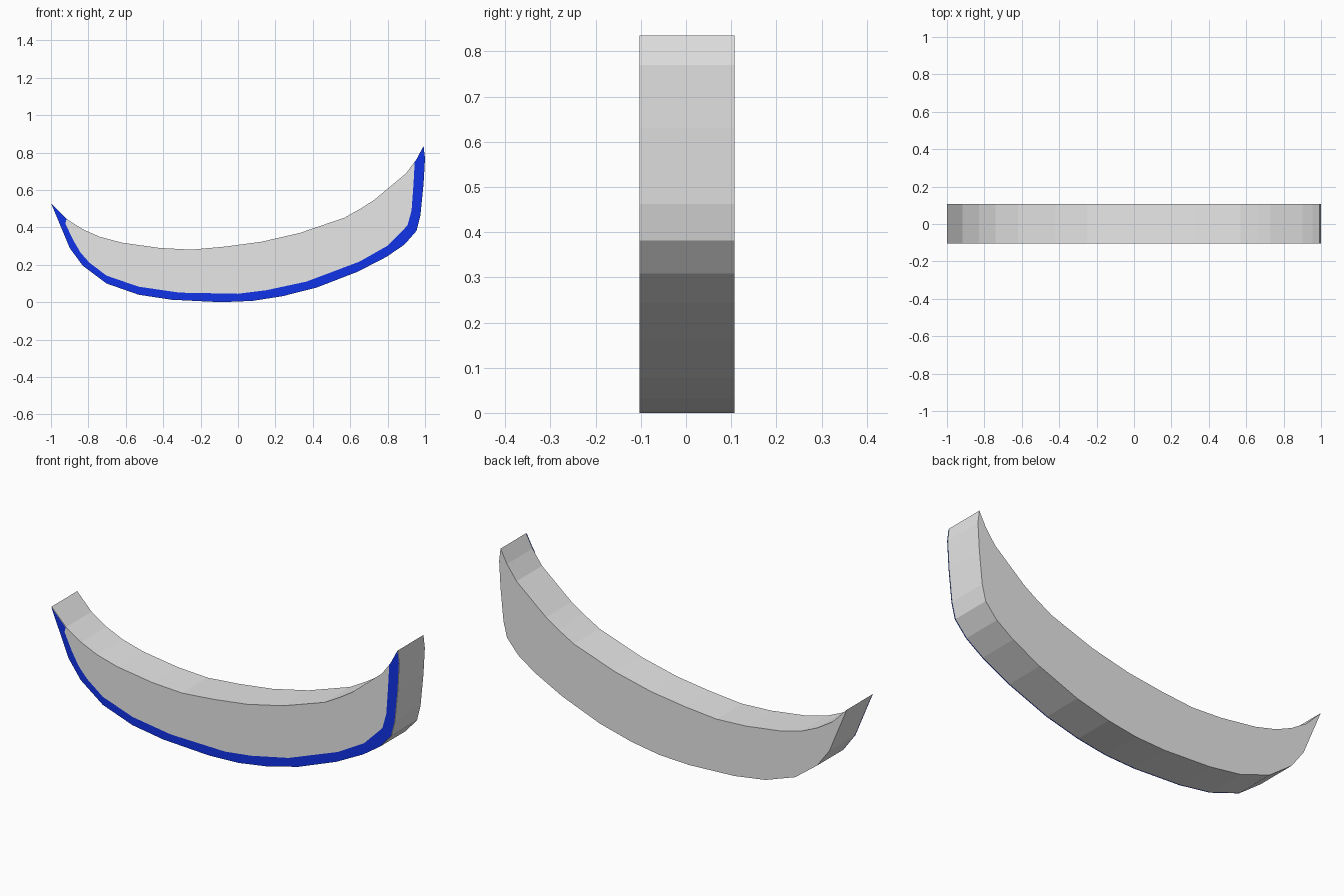
import bpy, bmesh

if "Cube" in bpy.data.objects:
    bpy.data.objects.remove(bpy.data.objects["Cube"])

# Curves in front view (x, z), all running left to right
BOTTOM = [(-1, .53), (-.954, .42), (-.90, .29), (-.83, .195), (-.703, .10),
          (-.532, .04), (-.355, .013), (-.09, 0), (.078, .007), (.238, .032),
          (.42, .078), (.64, .163), (.795, .243), (.89, .308), (.955, .382),
          (.975, .462), (.992, .63), (1, .77), (.992, .835)]
TOP = [(-.917, .445), (-.83, .39), (-.74, .35), (-.62, .318), (-.42, .29),
       (-.25, .281), (-.07, .297), (.125, .323), (.33, .37), (.57, .452),
       (.66, .503), (.73, .548), (.90, .69), (.955, .765)]
INNER = [(-.917, .445), (-.923, .42), (-.88, .33), (-.842, .265), (-.794, .211),
         (-.703, .142), (-.532, .083), (-.313, .051), (0, .045), (.152, .064),
         (.366, .11), (.65, .217), (.8, .302), (.906, .41), (.928, .49),
         (.938, .628), (.945, .75), (.955, .765)]
BACK, FRONT, TRIM = 0.107, -0.103, -0.107


def material(name, rgb):
    m = bpy.data.materials.new(name)
    m.diffuse_color = (*rgb, 1)
    m.use_nodes = True
    m.node_tree.nodes["Principled BSDF"].inputs["Base Color"].default_value = m.diffuse_color
    return m


def outline_part(name, outline, y, depth, mat):
    """Flat front-facing outline at y, extruded backwards by depth if given."""
    bm = bmesh.new()
    face = bm.faces.new([bm.verts.new((x, y, z)) for x, z in outline])
    if depth:
        bm.faces.new([bm.verts.new((x, y + depth, z)) for x, z in reversed(outline)])
        bm.verts.ensure_lookup_table()
        n = len(outline)
        for i in range(n):
            j = (i + 1) % n
            bm.faces.new([bm.verts[k] for k in (j, i, 2 * n - 1 - i, 2 * n - 1 - j)])
        bmesh.ops.recalc_face_normals(bm, faces=bm.faces)
    mesh = bpy.data.meshes.new(name)
    bm.to_mesh(mesh)
    bm.free()
    mesh.materials.append(mat)
    obj = bpy.data.objects.new(name, mesh)
    bpy.context.collection.objects.link(obj)
    return obj


grey = material("light grey", (.8, .8, .8))
blue = material("blue", (.006, .036, .87))

# Curved solid body
outline_part("curved_body", BOTTOM + TOP[::-1], FRONT, BACK - FRONT, grey)

# Blue trim strip just in front of the body, along the lower edge
outline_part("edge_trim", BOTTOM + INNER[::-1], TRIM, 0, blue)
